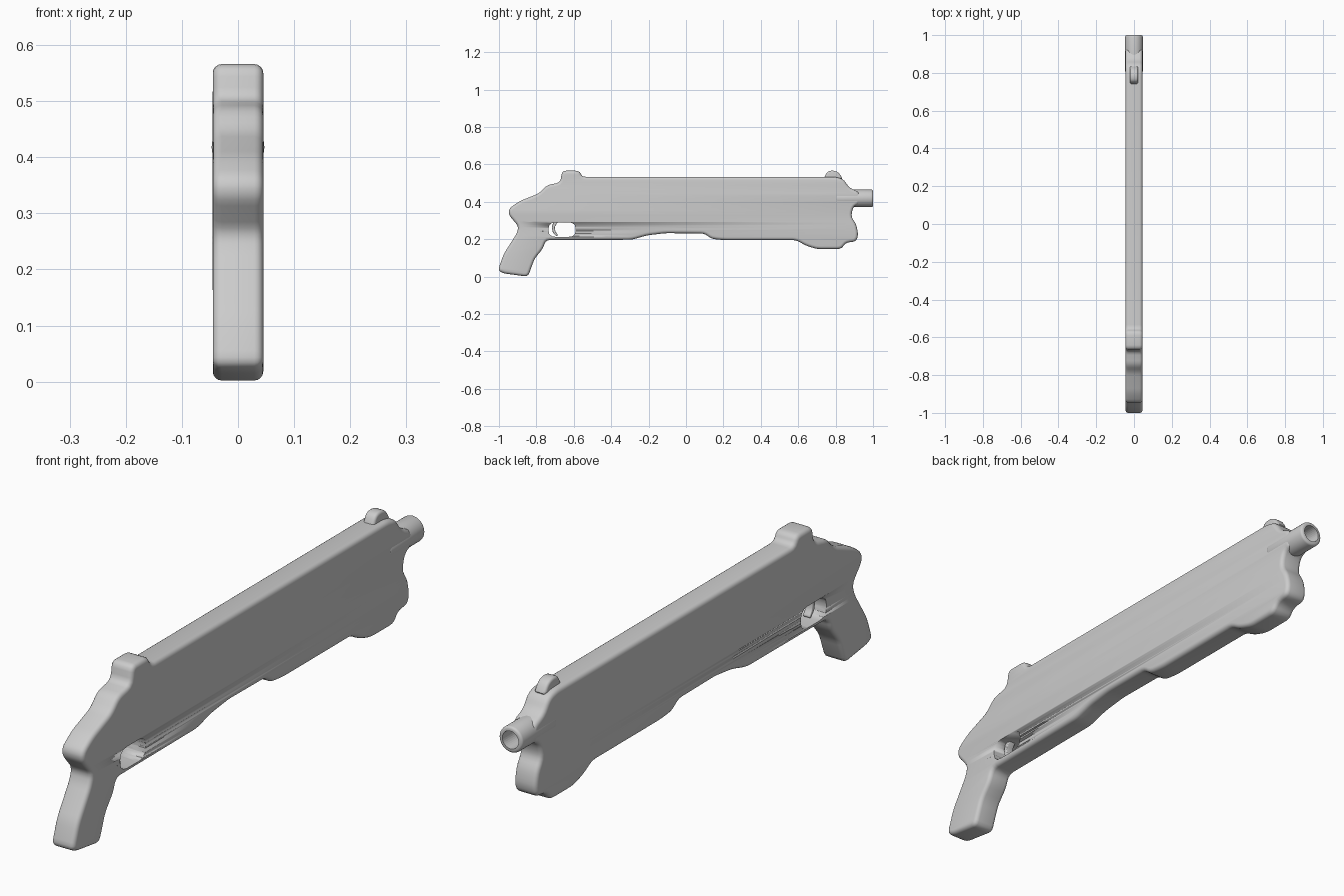
import bpy
from math import radians
from mathutils import Vector

if "Cube" in bpy.data.objects:
    bpy.data.objects.remove(bpy.data.objects["Cube"])


def rounded(points, size):
    """Soften every corner of a closed outline with a short curve."""
    out = []
    n = len(points)
    for i in range(n):
        a, p, b = (Vector(points[(i + k) % n]) for k in (-1, 0, 1))
        p0 = p + (a - p) * min(size / (a - p).length, 0.42)
        p1 = p + (b - p) * min(size / (b - p).length, 0.42)
        for t in (0, 0.33, 0.67, 1):
            out.append(p0 * (1 - t) ** 2 + p * 2 * t * (1 - t) + p1 * t * t)
    return out


def slab(name, points, half, bevel, corner):
    """Extrude a (y, z) outline along x with rounded rims."""
    cu = bpy.data.curves.new(name, 'CURVE')
    cu.dimensions, cu.fill_mode = '2D', 'BOTH'
    pts = rounded(points, corner)
    sp = cu.splines.new('POLY')
    sp.points.add(len(pts) - 1)
    for q, p in zip(sp.points, pts):
        q.co = (p.x, p.y, 0, 1)
    sp.use_cyclic_u = True
    cu.extrude, cu.bevel_depth = half - bevel, bevel
    cu.offset, cu.bevel_resolution = -bevel, 3
    ob = bpy.data.objects.new(name, cu)
    bpy.context.collection.objects.link(ob)
    ob.rotation_euler = (radians(90), 0, radians(90))
    return finish(ob, 45)


def finish(ob, angle):
    bpy.ops.object.select_all(action='DESELECT')
    ob.select_set(True)
    bpy.context.view_layer.objects.active = ob
    bpy.ops.object.convert(target='MESH')
    bpy.ops.object.mode_set(mode='EDIT')
    bpy.ops.mesh.select_all(action='SELECT')
    bpy.ops.mesh.remove_doubles(threshold=0.0002)
    bpy.ops.mesh.normals_make_consistent(inside=False)
    bpy.ops.object.mode_set(mode='OBJECT')
    bpy.ops.object.shade_smooth_by_angle(angle=radians(angle))
    return ob


def cylinder(name, r, y0, y1, z):
    bpy.ops.mesh.primitive_cylinder_add(
        vertices=32, radius=r, depth=y1 - y0,
        location=(0, (y0 + y1) / 2, z), rotation=(radians(90), 0, 0))
    ob = bpy.context.object
    ob.name = name
    return ob


def cut(ob, cutter):
    m = ob.modifiers.new('cut', 'BOOLEAN')
    m.operation, m.object, m.solver = 'DIFFERENCE', cutter, 'EXACT'
    cutter.hide_render = True
    cutter.hide_set(True)


# Main body: grip, receiver, fore-end and rear sight in one outline
body = slab('body', [
    (-1.005, 0.035), (-0.98, 0.018), (-0.845, -0.001), (-0.81, 0.095),
    (-0.765, 0.15), (-0.75, 0.195), (-0.29, 0.197), (-0.21, 0.22),
    (-0.11, 0.232), (0.10, 0.23), (0.135, 0.202), (0.2, 0.195),
    (0.59, 0.195), (0.64, 0.166), (0.70, 0.147), (0.83, 0.147),
    (0.855, 0.182), (0.91, 0.187), (0.921, 0.225), (0.91, 0.28),
    (0.882, 0.322), (0.895, 0.375), (0.93, 0.39), (0.93, 0.45),
    (0.872, 0.475), (0.843, 0.52), (0.80, 0.533), (-0.555, 0.533),
    (-0.57, 0.566), (-0.663, 0.566), (-0.672, 0.503), (-0.745, 0.488),
    (-0.785, 0.445), (-0.89, 0.403), (-0.945, 0.365), (-0.948, 0.33),
    (-0.895, 0.268), (-0.905, 0.23), (-0.975, 0.12)], 0.045, 0.016, 0.022)

# Trigger opening
opening = slab('opening_cutter', [
    (-0.735, 0.212), (-0.59, 0.212), (-0.59, 0.29), (-0.735, 0.29)],
    0.1, 0.001, 0.04)
cut(body, opening)

# Trigger blade
slab('trigger', [
    (-0.705, 0.30), (-0.718, 0.265), (-0.712, 0.235), (-0.69, 0.213),
    (-0.684, 0.221), (-0.698, 0.240), (-0.702, 0.265), (-0.68, 0.30)],
    0.014, 0.003, 0.008)

# Front sight bead
slab('front_sight', [
    (0.735, 0.52), (0.755, 0.562), (0.785, 0.568), (0.815, 0.558),
    (0.84, 0.52)], 0.022, 0.010, 0.015)

# Barrel with rounded muzzle and hollow bore
barrel = cylinder('barrel', 0.047, 0.80, 1.0, 0.418)
bev = barrel.modifiers.new('rim', 'BEVEL')
bev.width, bev.segments = 0.009, 3
bev.limit_method, bev.angle_limit = 'ANGLE', radians(50)
finish(barrel, 40)
bore = cylinder('bore_cutter', 0.032, 0.91, 1.05, 0.418)
cut(barrel, bore)
cut(body, bore)
